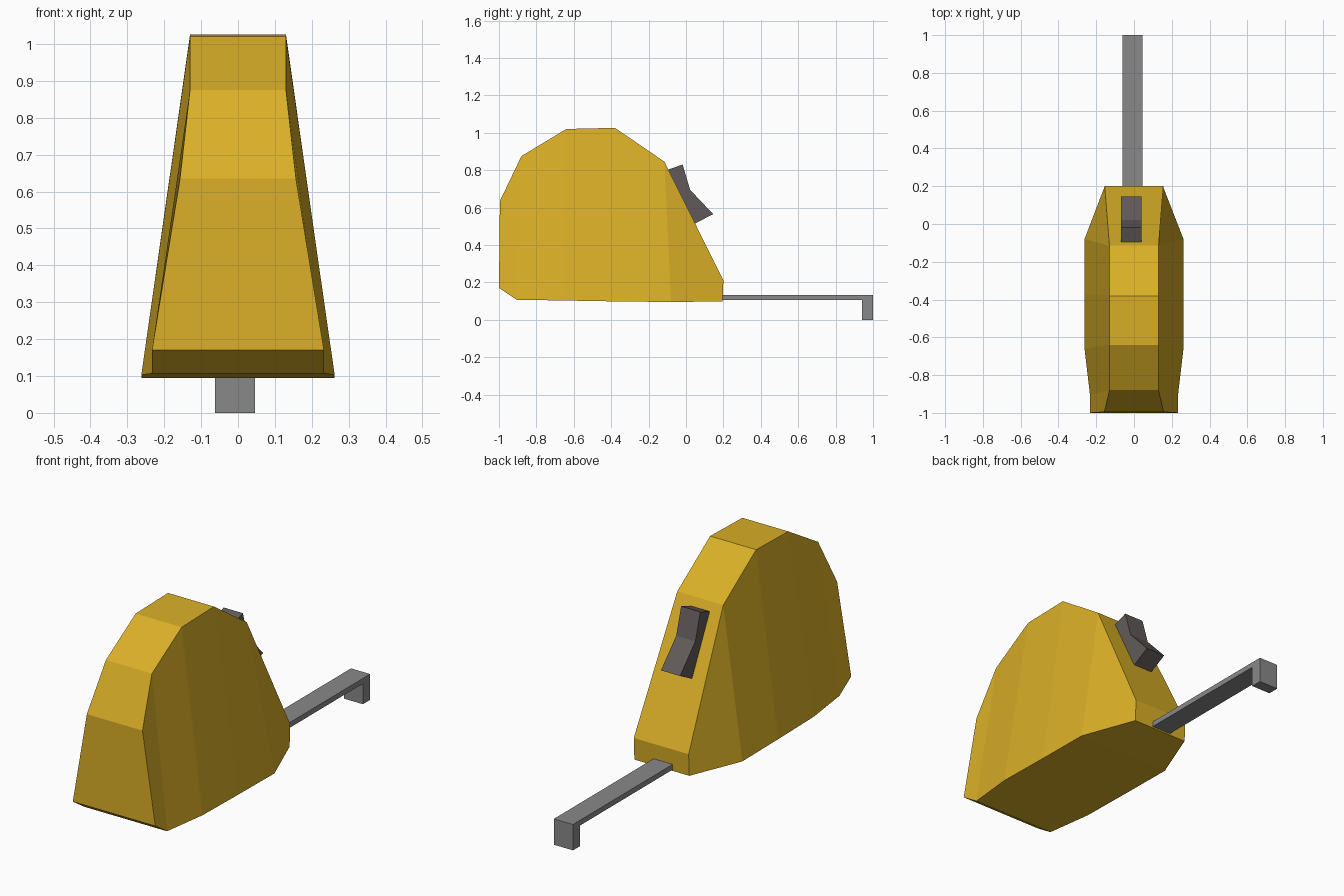
import bpy, bmesh

if "Cube" in bpy.data.objects:
    bpy.data.objects.remove(bpy.data.objects["Cube"])


def material(name, rgb):
    m = bpy.data.materials.new(name)
    m.diffuse_color = (*rgb, 1)
    m.use_nodes = True
    m.node_tree.nodes["Principled BSDF"].inputs["Base Color"].default_value = m.diffuse_color
    return m


def finish(name, bm, mat=None):
    bmesh.ops.recalc_face_normals(bm, faces=bm.faces)
    mesh = bpy.data.meshes.new(name)
    bm.to_mesh(mesh)
    bm.free()
    obj = bpy.data.objects.new(name, mesh)
    bpy.context.collection.objects.link(obj)
    if mat:
        mesh.materials.append(mat)
    return obj


def extrude_profile(name, profile, x0, x1, mat=None):
    bm = bmesh.new()
    face = bm.faces.new([bm.verts.new((x0, y, z)) for y, z in profile])
    new = bmesh.ops.extrude_face_region(bm, geom=[face])["geom"]
    bmesh.ops.translate(bm, vec=(x1 - x0, 0, 0),
                        verts=[v for v in new if isinstance(v, bmesh.types.BMVert)])
    return finish(name, bm, mat)


yellow = material("yellow_casing", (0.70, 0.43, 0.02))
dark = material("dark_plastic", (0.12, 0.105, 0.10))
steel = material("steel", (0.25, 0.25, 0.25))

# Casing: stations from back to tape end, each (y, z, half width) top and bottom
stations = [
    ((-0.995, 0.635, 0.157), (-1.0, 0.17, 0.233)),
    ((-0.88, 0.875, 0.13), (-0.905, 0.107, 0.233)),
    ((-0.64, 1.02, 0.13), (-0.66, 0.103, 0.262)),
    ((-0.38, 1.026, 0.13), (-0.37, 0.098, 0.262)),
    ((-0.115, 0.845, 0.13), (-0.08, 0.095, 0.262)),
    ((0.20, 0.21, 0.155), (0.195, 0.098, 0.155)),
]
bm = bmesh.new()
rings = []
for (ty, tz, tw), (by, bz, bw) in stations:
    rings.append([bm.verts.new(p) for p in
                  ((-tw, ty, tz), (tw, ty, tz), (bw, by, bz), (-bw, by, bz))])
for a, b in zip(rings, rings[1:]):
    for i in range(4):
        j = (i + 1) % 4
        bm.faces.new((a[i], a[j], b[j], b[i]))
bm.faces.new(rings[0])
bm.faces.new(rings[-1])
finish("casing", bm, yellow)

# Bent lock button on the sloping face
extrude_profile("lock_button",
                [(-0.095, 0.803), (-0.018, 0.83), (0.022, 0.695),
                 (0.145, 0.565), (0.05, 0.515), (-0.055, 0.66)],
                -0.068, 0.04, dark)

# Tape blade with its end hook turned down
extrude_profile("tape_blade",
                [(0.18, 0.105), (0.18, 0.132), (1.0, 0.132),
                 (1.0, 0.0), (0.942, 0.0), (0.942, 0.105)],
                -0.062, 0.046, steel)
